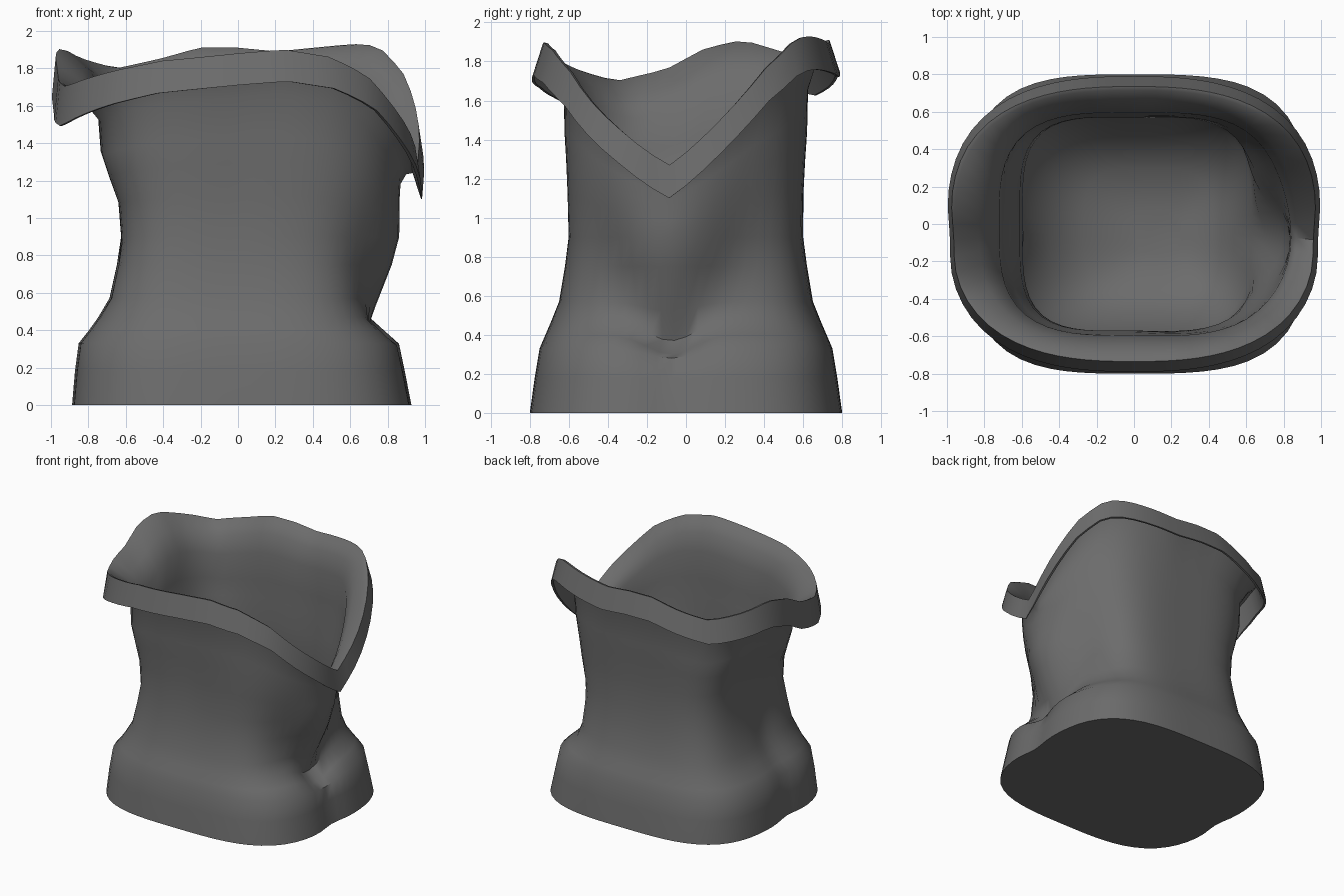
import bpy, bmesh
from math import sin, cos, radians, exp

if "Cube" in bpy.data.objects:
    bpy.data.objects.remove(bpy.data.objects["Cube"])

N = 72
# rim height around the opening: (degrees, z)
RIM = [(-5, 1.27), (2, 1.36), (12, 1.53), (25, 1.77), (37, 1.92), (46, 1.93), (74, 1.89), (90, 1.91),
       (106, 1.91), (121, 1.85), (136, 1.80), (152, 1.86), (163, 1.91), (174, 1.87),
       (186, 1.76), (201, 1.70), (224, 1.79), (240, 1.84), (270, 1.88), (289, 1.90),
       (306, 1.86), (319, 1.76), (332, 1.56), (348, 1.34), (355, 1.27)]

# body sections: z, left reach, right reach, half depth, spout reach, squareness
LOW = [(0.0, .89, .93, .80, 0, 3.3), (.18, .875, .895, .775, 0, 3.3), (.33, .855, .865, .75, 0, 3.3),
       (.40, .80, .79, .72, 0, 3.3), (.47, .75, .71, .69, .71, 3.5), (.57, .69, .67, .65, .765, 3.7),
       (.75, .65, .65, .62, .855, 3.8), (.90, .625, .65, .60, .865, 3.8)]
# sections above the waist: fraction of the way to the rim, then as above
HIGH = [(.22, .64, .67, .60, .865, 3.8), (.40, .695, .71, .61, .865, 3.6), (.54, .735, .745, .62, .865, 3.4),
        (.76, .75, .78, .625, .87, 3.2), (.90, .86, .87, .67, .90, 2.8)]


def rim_z(deg):
    deg = (deg + 5) % 360 - 5
    for (a, za), (b, zb) in zip(RIM, RIM[1:]):
        if a <= deg <= b:
            return za + (zb - za) * (deg - a) / (b - a)
    return RIM[0][1]


def drop(deg):
    return .17 + .05 * exp(-((deg % 360 - 185) / 35) ** 2)


def bell(v, w):
    return exp(-(v / w) ** 2)


def ring(bm, left, right, depth, spout, n, height, inset=0.0, groove=0.0, sag=0.0, scale=1.0):
    verts = []
    for i in range(N):
        deg = -5 + 360 * i / N
        c, s = cos(radians(deg)), sin(radians(deg))
        a = right if c > 0 else left
        r = ((abs(c) / a) ** n + (abs(s) / depth) ** n) ** (-1 / n)
        z = height(deg)
        y = r * s + .08
        if c > 0:
            z -= sag * bell(y, .17)
            if spout > right:
                r += (spout - right) * c * bell(y, .07 + min(.3, .4 * max(0, z - .36)))
        r = r - groove * bell(y, .14) - inset
        # scaled rings close in on the lowest point of the bowl
        x0, y0 = .15 * (1 - scale), -.05 * (1 - scale)
        verts.append(bm.verts.new((x0 + r * scale * c, y0 + r * scale * s, z)))
    return verts


def level(z):
    return lambda d: z


def toward_rim(t):
    return lambda d: .9 + t * (rim_z(d) - .9)


def body_rings(bm, inset, low):
    out = []
    for z, *shape in low:
        sag = .1 if .35 < z < .5 else .05 if .3 < z < .6 else 0
        out.append(ring(bm, *shape, level(z), inset, .03 if z < .8 else 0, sag))
    for t, *shape in HIGH:
        out.append(ring(bm, *shape, toward_rim(t), inset))
    return out


bm = bmesh.new()
# outer wall
rings = body_rings(bm, 0, LOW)
# folded-over cuff: hidden inside face, lower edge, outside face, rim
rings.append(ring(bm, .95, .935, .70, 0, 2.6, lambda d: rim_z(d) - .03))
rings.append(ring(bm, .985, .98, .775, 0, 2.6, lambda d: rim_z(d) - drop(d)))
rings.append(ring(bm, 1.0, 1.0, .79, 0, 2.6, lambda d: rim_z(d) - drop(d), 0, .015))
rings.append(ring(bm, .98, .975, .735, 0, 2.6, rim_z, 0, .015))
rings.append(ring(bm, .96, .955, .715, 0, 2.6, lambda d: rim_z(d) - .005))
# inner wall, closing into a rounded bowl
rings += body_rings(bm, .03, LOW[5:])[::-1]
for z, k in ((.40, .92), (.22, .74), (.10, .52), (.06, .2)):
    rings.append(ring(bm, .69, .70, .65, 0, 3.4, level(z), .03, 0, 0, k))

for lo, hi in zip(rings, rings[1:]):
    for i in range(N):
        j = (i + 1) % N
        bm.faces.new((lo[i], lo[j], hi[j], hi[i]))
# underside and middle of the bowl
bm.faces.new(rings[0][::-1])
bm.faces.new(rings[-1])
bmesh.ops.recalc_face_normals(bm, faces=bm.faces[:])

mesh = bpy.data.meshes.new("folded_sack")
bm.to_mesh(mesh)
bm.free()
sack = bpy.data.objects.new("folded_sack", mesh)
bpy.context.collection.objects.link(sack)
# dark cloth
cloth = bpy.data.materials.new("dark_cloth")
cloth.diffuse_color = (.15, .15, .15, 1)
cloth.use_nodes = True
cloth.node_tree.nodes["Principled BSDF"].inputs["Base Color"].default_value = cloth.diffuse_color
mesh.materials.append(cloth)
bpy.context.view_layer.objects.active = sack
sack.select_set(True)
bpy.ops.object.shade_smooth_by_angle(angle=radians(55))
